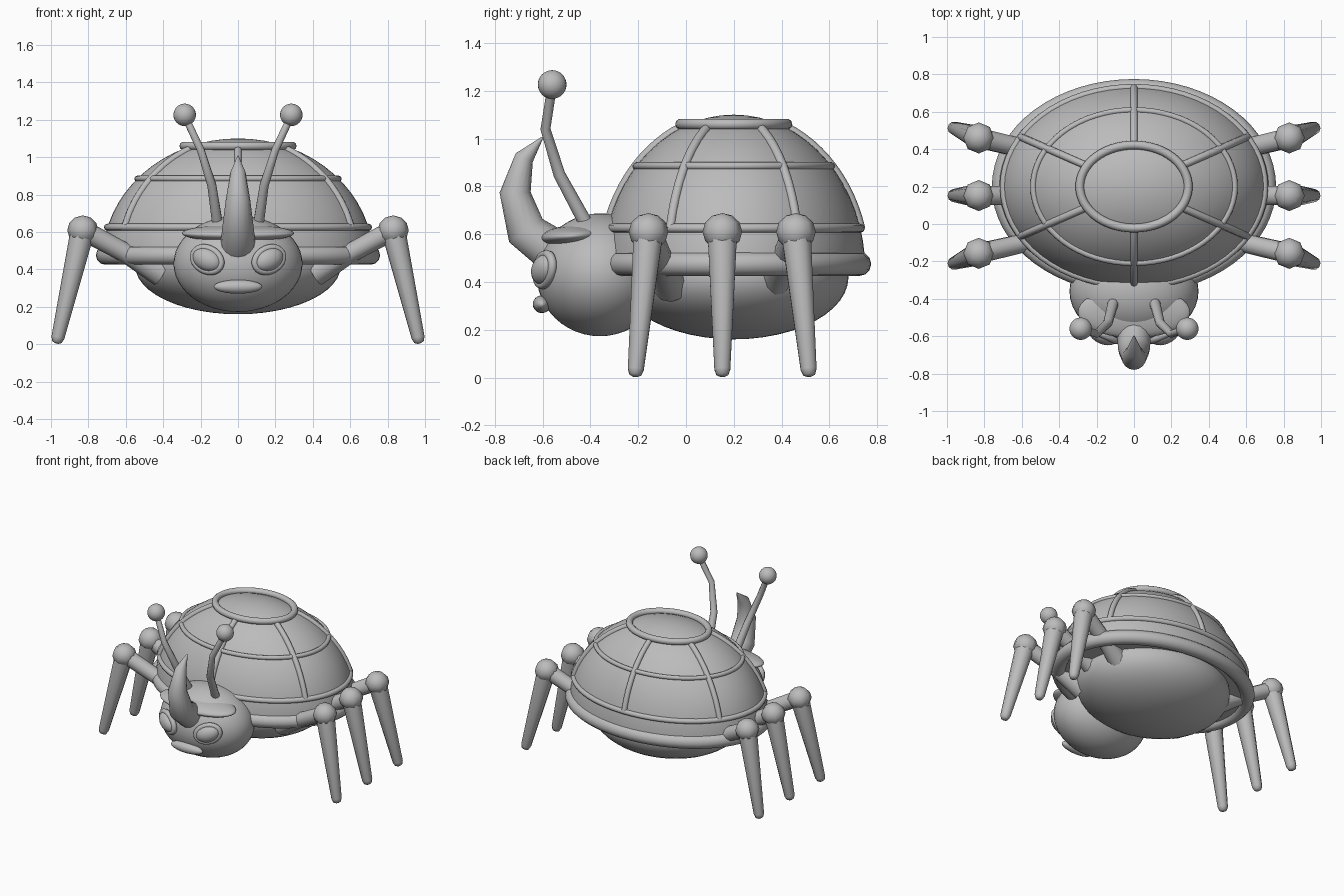
import bpy, bmesh, math
from mathutils import Vector, Matrix

old = bpy.data.objects.get("Cube")
if old:
    bpy.data.objects.remove(old, do_unlink=True)

grey = bpy.data.materials.new("plain grey")
grey.use_nodes = True
grey.diffuse_color = (0.5, 0.5, 0.5, 1)
grey.node_tree.nodes["Principled BSDF"].inputs["Base Color"].default_value = (0.5, 0.5, 0.5, 1)


def finish(bm, name):
    bmesh.ops.recalc_face_normals(bm, faces=bm.faces)
    mesh = bpy.data.meshes.new(name)
    bm.to_mesh(mesh)
    bm.free()
    mesh.materials.append(grey)
    obj = bpy.data.objects.new(name, mesh)
    bpy.context.collection.objects.link(obj)
    bpy.ops.object.select_all(action='DESELECT')
    obj.select_set(True)
    bpy.context.view_layer.objects.active = obj
    bpy.ops.object.shade_smooth_by_angle(angle=math.radians(60))
    return obj


def ellipsoid(name, center, radii, turn=Matrix(), segs=40, rings=24, cut_below=False):
    bm = bmesh.new()
    bmesh.ops.create_uvsphere(bm, u_segments=segs, v_segments=rings, radius=1)
    if cut_below:
        geom = bm.verts[:] + bm.edges[:] + bm.faces[:]
        cut = bmesh.ops.bisect_plane(bm, geom=geom, plane_co=(0, 0, 0),
                                     plane_no=(0, 0, 1), clear_inner=True, dist=1e-5)
        rim = [e for e in bm.edges if e.is_boundary]
        bmesh.ops.contextual_create(bm, geom=rim)
    bm.transform(Matrix.Translation(center) @ turn @ Matrix.Diagonal((*radii, 1)))
    return finish(bm, name)


def tube(name, points, radii, ref, sides=12, closed=False, turn=Matrix()):
    """Loft circles along a path; ref must never be parallel to the path."""
    bm = bmesh.new()
    pts = [Vector(p) for p in points]
    n = len(pts)
    if not isinstance(radii, (list, tuple)):
        radii = [radii] * n
    loops = []
    for i, p in enumerate(pts):
        ahead = pts[(i + 1) % n] if closed else pts[min(i + 1, n - 1)]
        behind = pts[i - 1] if closed else pts[max(i - 1, 0)]
        t = (ahead - behind).normalized()
        u = t.cross(Vector(ref)).normalized()
        v = t.cross(u)
        ring = []
        for k in range(sides):
            a = math.tau * k / sides
            ring.append(bm.verts.new(p + radii[i] * (u * math.cos(a) + v * math.sin(a))))
        loops.append(ring)
    for i in range(n if closed else n - 1):
        a, b = loops[i], loops[(i + 1) % n]
        for k in range(sides):
            j = (k + 1) % sides
            bm.faces.new((a[k], a[j], b[j], b[k]))
    if not closed:
        bm.faces.new(loops[0])
        bm.faces.new(loops[-1])
    bm.transform(turn)
    return finish(bm, name)


def oval(rx, ry, y, z, steps=64):
    return [(rx * math.cos(math.tau * i / steps), y + ry * math.sin(math.tau * i / steps), z)
            for i in range(steps)]


# Shell, belly and rim
MID, BASE = 0.2, 0.45
RX, RY, RZ = 0.725, 0.55, 0.65
ellipsoid("shell", (0, MID, BASE), (RX, RY, RZ), segs=64, rings=32, cut_below=True)
ellipsoid("belly", (0, MID, 0.42), (0.55, 0.48, 0.26), segs=48)
tube("shell_rim", oval(0.71, 0.525, MID, 0.475), 0.05, (0, 0, 1), closed=True)


# Raised bands and ribs following the shell
def spread(z):
    return math.sqrt(1 - ((z - BASE) / RZ) ** 2)


for name, z, r in (("lower_band", 0.625, 0.019), ("middle_band", 0.885, 0.016)):
    s = spread(z)
    tube(name, oval(RX * s, RY * s, MID, z), r, (0, 0, 1), sides=8, closed=True)
tube("top_band", oval(0.29, 0.222, MID, 1.06), 0.023, (0, 0, 1), sides=10, closed=True)

for i in range(6):
    a = math.radians(30 + 60 * i)
    path = []
    for k in range(13):
        e = math.radians(15.5 + k * 4.3)
        c = math.cos(e)
        path.append((RX * c * math.cos(a), MID + RY * c * math.sin(a), BASE + RZ * math.sin(e)))
    tube(f"shell_rib_{i + 1}", path, 0.02, (-math.sin(a), math.cos(a), 0), sides=8)

# Head, brow and mouth
ellipsoid("head", (0, -0.36, 0.43), (0.345, 0.265, 0.257))
ellipsoid("brow", (0, -0.472, 0.593), (0.3, 0.138, 0.045), Matrix.Rotation(math.radians(4), 4, 'X'))
ellipsoid("mouth", (0, -0.603, 0.307), (0.13, 0.038, 0.037), segs=24, rings=16)

# Curved horn
tube("horn",
     [(0, -0.54, 0.52), (0, -0.67, 0.615), (0, -0.715, 0.775), (0, -0.677, 0.92), (0, -0.6, 1.005)],
     [0.095, 0.085, 0.065, 0.04, 0.004], (1, 0, 0), sides=16)

# Paired parts
for side, s in (("left", 1), ("right", -1)):
    # Eye with a raised surround
    turn = (Matrix.Rotation(s * math.radians(24), 4, 'Z')
            @ Matrix.Rotation(-s * math.radians(22), 4, 'Y'))
    spot = Vector((s * 0.165, -0.592, 0.452))
    ellipsoid(f"{side}_eye", spot, (0.085, 0.05, 0.06), turn, segs=24, rings=16)
    ring = [(x, 0, y) for x, y, _ in oval(0.085, 0.06, 0, 0, 32)]
    tube(f"{side}_eye_ring", ring, 0.019, (0, 1, 0), sides=8, closed=True,
         turn=Matrix.Translation(spot) @ turn)

    # Antenna
    stalk = [(s * 0.105, -0.4, 0.61), (s * 0.14, -0.53, 0.85),
             (s * 0.2, -0.588, 1.04), (s * 0.275, -0.563, 1.2)]
    tube(f"{side}_antenna", stalk, [0.03, 0.025, 0.021, 0.02], (1, 0, 0), sides=10)
    ellipsoid(f"{side}_antenna_ball", (s * 0.285, -0.56, 1.226), (0.06,) * 3, segs=24, rings=16)

    # Three legs: thigh, knee and tapering shin
    for place, knee_y, hip_y, foot_y in (("front", -0.157, -0.06, -0.21),
                                         ("middle", 0.152, 0.152, 0.152),
                                         ("back", 0.46, 0.36, 0.513)):
        label = f"{side}_{place}"
        knee = Vector((s * 0.83, knee_y, 0.61))
        hip = Vector((s * 0.41, hip_y, 0.385))
        foot = Vector((s * 0.963, foot_y, 0.035))
        tube(f"{label}_thigh", [knee, knee.lerp(hip, 0.55), hip], [0.055, 0.052, 0.078],
             (0, 1, 0), sides=10)
        ellipsoid(f"{label}_knee", knee, (0.083, 0.083, 0.078), segs=8, rings=6)
        tip = foot + (foot - knee).normalized() * 0.024
        end = foot + (foot - knee).normalized() * 0.032
        tube(f"{label}_shin", [knee, foot, tip, end], [0.065, 0.035, 0.026, 0.01],
             (0, 1, 0), sides=10)
